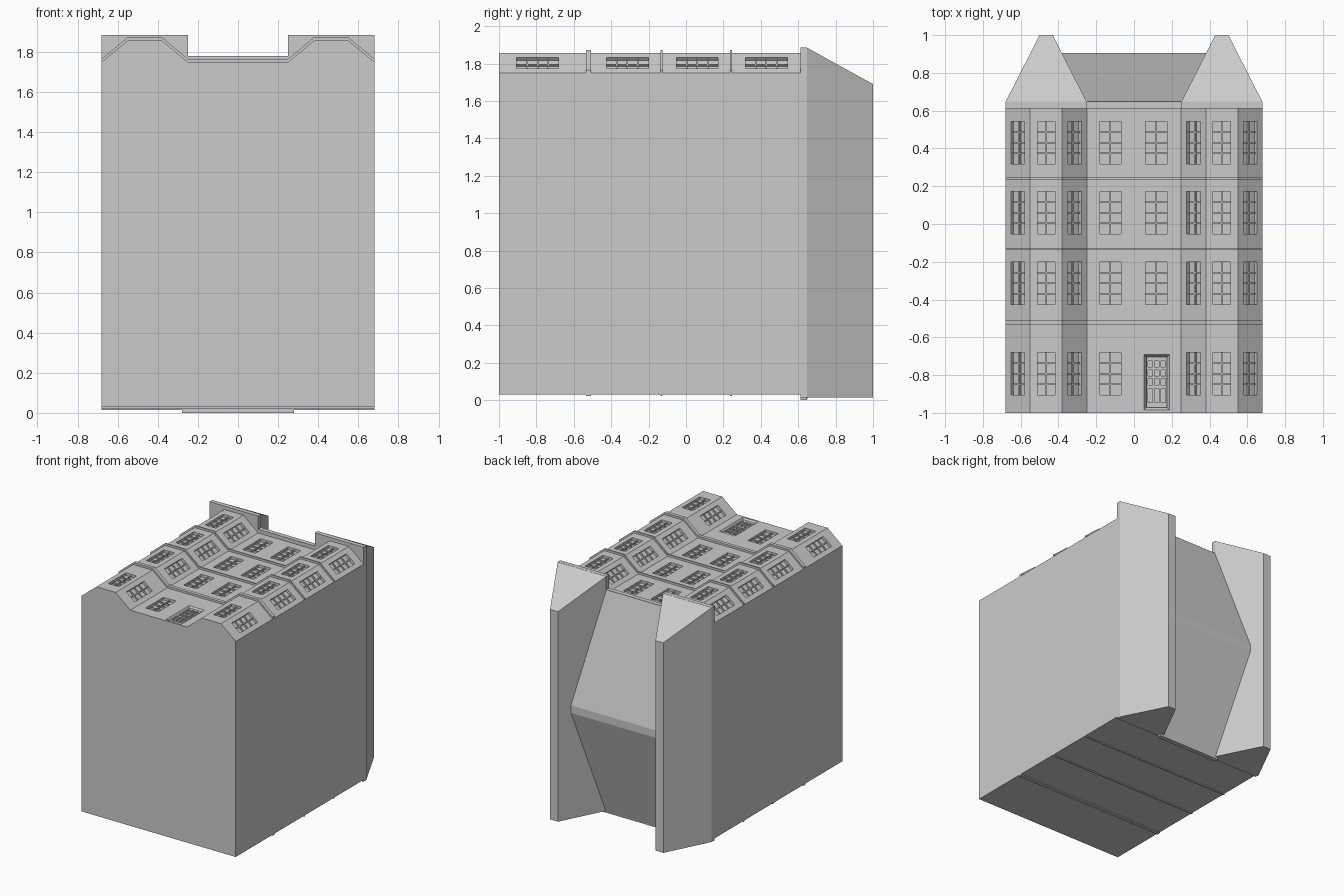
import bpy, bmesh
from mathutils import Matrix, Vector

if "Cube" in bpy.data.objects:
    bpy.data.objects.remove(bpy.data.objects["Cube"])


def finish(name, bm):
    bmesh.ops.recalc_face_normals(bm, faces=bm.faces)
    mesh = bpy.data.meshes.new(name)
    bm.to_mesh(mesh)
    bm.free()
    ob = bpy.data.objects.new(name, mesh)
    bpy.context.collection.objects.link(ob)
    return ob


def loft(bm, a, b):
    """Closed solid between two matching outlines."""
    va, vb = [bm.verts.new(p) for p in a], [bm.verts.new(p) for p in b]
    bm.faces.new(va)
    bm.faces.new(vb[::-1])
    for i in range(len(va)):
        j = (i + 1) % len(va)
        bm.faces.new((va[i], vb[i], vb[j], va[j]))


def prism_y(name, profile, y0, y1):
    bm = bmesh.new()
    loft(bm, [(x, y0, z) for x, z in profile], [(x, y1, z) for x, z in profile])
    return finish(name, bm)


def box(bm, m, u0, u1, v0, v1, n0, n1, taper=0):
    """Box in facade space; taper shrinks the deep end n0."""
    t = taper
    lo = [(u0 + t, v0 + t, n0), (u1 - t, v0 + t, n0), (u1 - t, v1 - t, n0), (u0 + t, v1 - t, n0)]
    hi = [(u0, v0, n1), (u1, v0, n1), (u1, v1, n1), (u0, v1, n1)]
    loft(bm, [m @ Vector(p) for p in lo], [m @ Vector(p) for p in hi])


# Facade outline with two projecting bays
def outline(lift, back):
    half = [(0.25, 1.75), (0.38, 1.857), (0.55, 1.857), (0.68, 1.75)]
    pts = [(-x, z + lift) for x, z in half[::-1]] + [(x, z + lift) for x, z in half]
    return pts + [(0.68, back), (-0.68, back)]


def facade_frame(a, b, x, y):
    """Matrix on the facade segment a-b at horizontal position x."""
    u = Vector((b[0] - a[0], 0, b[1] - a[1])).normalized()
    v = Vector((0, 1, 0))
    n = u.cross(v)
    z = a[1] + (b[1] - a[1]) * (x - a[0]) / (b[0] - a[0])
    m = Matrix((u, v, n)).transposed().to_4x4()
    m.translation = (x, y, z)
    return m


body = prism_y("house_body", outline(0, 0.03), -1, 0.615)

# String courses between floors
for i, (y0, y1) in enumerate([(-0.535, -0.508), (-0.136, -0.126), (0.236, 0.246)]):
    prism_y(f"string_course_{i + 1}", outline(0.016, 0.022), y0, y1)

# Windows: recess cutters and glazing bars
cut, bars = bmesh.new(), bmesh.new()
pts = outline(0, 0.03)[:8]
for row, y in enumerate([-0.793, -0.313, 0.06, 0.43]):
    for i in range(7):
        a, b = pts[i], pts[i + 1]
        mid = (a[0] + b[0]) / 2
        spots = [(mid, 0.047)] if i != 3 else [(-0.125, 0.056), (0.118, 0.056)]
        for x, w in spots:
            if i == 3 and row == 0 and x > 0:
                continue
            m = facade_frame(a, b, x, y)
            h = 0.112
            box(cut, m, -w, w, -h, h, -0.022, 0.02)
            box(bars, m, -0.004, 0.004, -h, h, -0.024, -0.010)
            for k in (-1, 0, 1):
                v = k * h / 2
                box(bars, m, -w, w, v - 0.004, v + 0.004, -0.024, -0.011)
finish("window_bars", bars)

# Front door: splayed recess and panelled leaf
m = facade_frame(pts[3], pts[4], 0.12, -0.838)
box(cut, m, -0.068, 0.068, -0.147, 0.147, -0.022, 0, 0.014)
box(cut, m, -0.068, 0.068, 0.30, 0.301, 0.1, 0.101)
door = bmesh.new()
for u0, u1 in [(-0.054, -0.046), (-0.022, -0.012), (0.012, 0.022), (0.046, 0.054)]:
    box(door, m, u0, u1, -0.133, 0.133, -0.024, -0.010)
for v0, v1 in [(-0.133, -0.108), (-0.032, -0.015), (0.02, 0.034), (0.066, 0.08), (0.112, 0.133)]:
    box(door, m, -0.054, 0.054, v0, v1, -0.024, -0.011)
finish("front_door", door)

cutter = finish("opening_cutter", cut)
cutter.hide_render = True
mod = body.modifiers.new("openings", "BOOLEAN")
mod.operation, mod.solver, mod.object = "DIFFERENCE", "EXACT", cutter
bpy.context.view_layer.objects.active = body
bpy.ops.object.modifier_apply(modifier=mod.name)
bpy.data.objects.remove(cutter)

# Eaves
prism_y("eaves", [(-0.68, 1.885), (-0.25, 1.885), (-0.25, 1.78), (0.25, 1.78), (0.25, 1.885), (0.68, 1.885),
                  (0.68, 0.015), (0.28, 0.015), (0.28, 0), (-0.28, 0), (-0.28, 0.015), (-0.68, 0.015)],
        0.612, 0.648)

# Main roof with a narrow flat ridge, ending inside the side roofs
bm = bmesh.new()
prof = [(0.646, 1.78), (0.905, 0.92), (0.905, 0.86), (0.646, 0.0)]
ends = [0.27, 0.40, 0.40, 0.27]
loft(bm, [(-x, y, z) for x, (y, z) in zip(ends, prof)], [(x, y, z) for x, (y, z) in zip(ends, prof)])
finish("main_roof", bm)

# Side roofs above the bays, hipped at the front
for side, s in (("left", -1), ("right", 1)):
    bm = bmesh.new()
    shape = [(0.25, 0.646, 1.885), (0.43, 1.0, 1.69), (0.50, 1.0, 1.69), (0.68, 0.646, 1.885)]
    loft(bm, [(s * x, y, z) for x, y, z in shape], [(s * x, y, 0.015) for x, y, z in shape])
    finish(f"{side}_bay_roof", bm)
